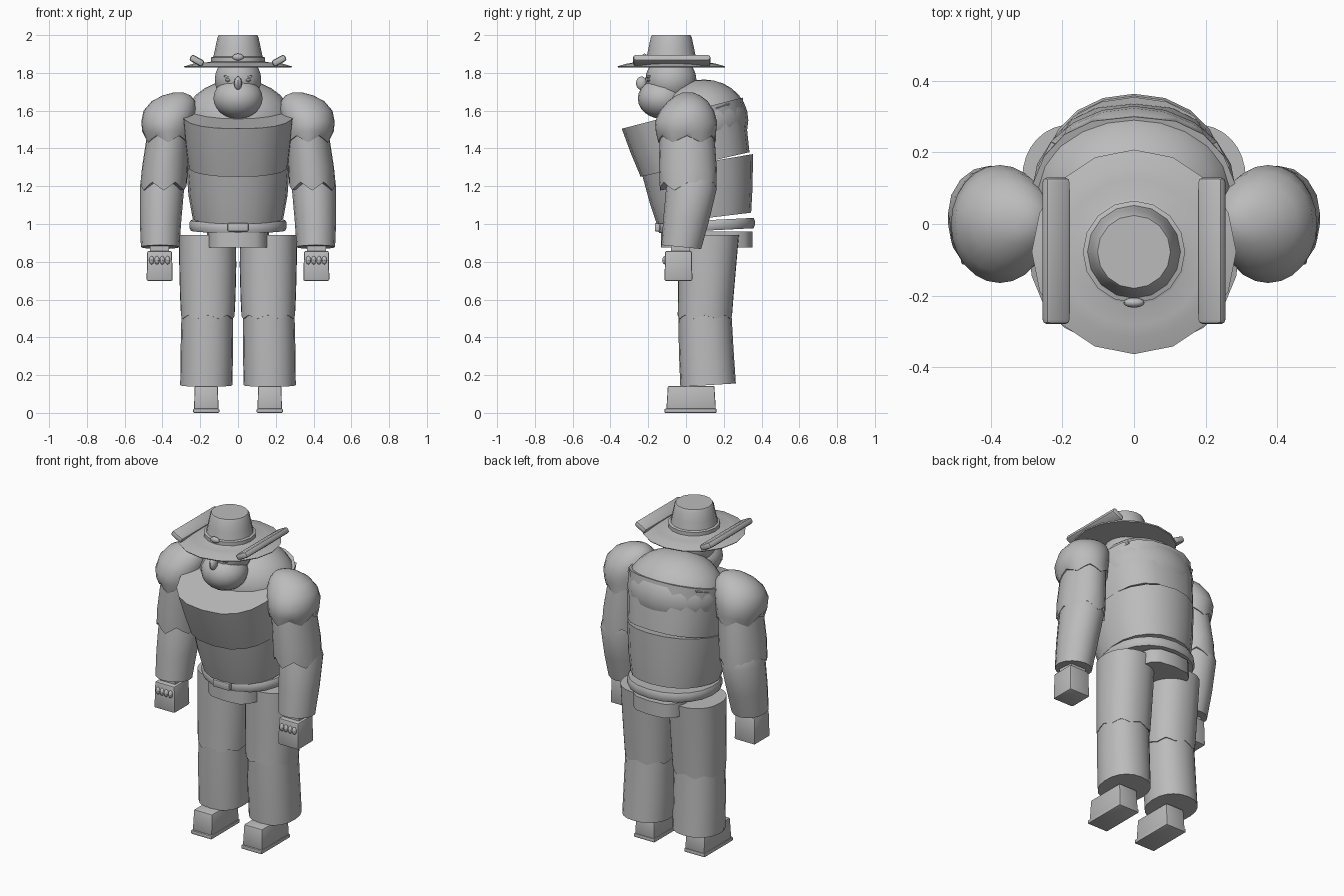
import bpy, bmesh, math
from mathutils import Matrix

grey = bpy.data.materials.new("plain grey")
grey.diffuse_color = (0.5, 0.5, 0.5, 1)


def finish(name, bm):
    bmesh.ops.recalc_face_normals(bm, faces=bm.faces[:])
    me = bpy.data.meshes.new(name)
    bm.to_mesh(me)
    bm.free()
    me.materials.append(grey)
    ob = bpy.data.objects.new(name, me)
    bpy.context.collection.objects.link(ob)
    return ob


def loft(name, rings, n=16, power=2.0):
    """Skin rings of (cx, cy, z, rx, ry, slope, jag); slope tilts z along y, jag makes a torn hem."""
    bm = bmesh.new()
    loops, centres = [], []
    for ring in rings:
        cx, cy, z, rx, ry = ring[:5]
        slope = ring[5] if len(ring) > 5 else 0
        jag = ring[6] if len(ring) > 6 else 0
        loop = []
        for i in range(n):
            a = 2 * math.pi * i / n
            c, s = math.cos(a), math.sin(a)
            x = rx * math.copysign(abs(c) ** (2 / power), c)
            y = ry * math.copysign(abs(s) ** (2 / power), s)
            tear = jag * math.cos(math.pi * i / 2)
            loop.append(bm.verts.new((cx + x, cy + y, z + slope * y + tear)))
        loops.append(loop)
        centres.append((cx, cy, z))
    for a, b in zip(loops, loops[1:]):
        for i in range(n):
            j = (i + 1) % n
            bm.faces.new((a[i], a[j], b[j], b[i]))
    for loop, c in ((loops[0], centres[0]), (loops[-1], centres[-1])):
        v = bm.verts.new(c)
        for i in range(n):
            bm.faces.new((loop[i], loop[(i + 1) % n], v))
    return finish(name, bm)


def ball(name, loc, radii, u=18, v=12):
    bm = bmesh.new()
    bmesh.ops.create_uvsphere(bm, u_segments=u, v_segments=v, radius=1,
                              matrix=Matrix.Translation(loc) @ Matrix.Diagonal((*radii, 1)))
    return finish(name, bm)


def box(name, loc, size, rot=(0, 0, 0), bevel=0.0, taper=1.0):
    bm = bmesh.new()
    bmesh.ops.create_cube(bm, size=1, matrix=Matrix.Diagonal((*size, 1)))
    for v in bm.verts:
        if v.co.z > 0:
            v.co.x *= taper
            v.co.y *= taper
    if bevel:
        bmesh.ops.bevel(bm, geom=bm.edges[:], offset=bevel, segments=2, profile=0.5, affect='EDGES')
    ob = finish(name, bm)
    ob.location, ob.rotation_euler = loc, rot
    return ob


# Torso, stacked as tilted tapering sections
loft("chest", [(0, 0.048, 1.315, 0.268, 0.288, 0.226),
               (0, 0.014, 1.45, 0.285, 0.307, 0.24),
               (0, -0.02, 1.587, 0.298, 0.32, 0.258)], 20, 2.5)
loft("abdomen", [(0, 0.095, 1.03, 0.24, 0.25, 0.12),
                 (0, 0.08, 1.15, 0.262, 0.272, 0.14),
                 (0, 0.06, 1.32, 0.275, 0.295, 0.17)], 20, 2.15)
ball("upper_back", (0, 0.095, 1.55), (0.285, 0.235, 0.215), 20, 14)

# Belt, buckle and pelvis
loft("belt", [(0, 0.108, 0.965, 0.25, 0.25, 0.05),
              (0, 0.108, 0.98, 0.258, 0.256, 0.05),
              (0, 0.108, 1.005, 0.258, 0.256, 0.05),
              (0, 0.108, 1.02, 0.25, 0.25, 0.05)], 20, 2.15)
box("buckle", (0, -0.15, 0.983), (0.11, 0.03, 0.044), bevel=0.006)
loft("pelvis", [(0, 0.11, 0.876, 0.165, 0.243), (0, 0.11, 0.96, 0.165, 0.243)], 16, 3.5)

# Head
ball("head", (0, -0.08, 1.765), (0.125, 0.135, 0.125))
ball("beard", (0, -0.128, 1.665), (0.132, 0.127, 0.108))
ball("nose", (0, -0.235, 1.745), (0.021, 0.03, 0.036), 12, 8)

# Hat
hat = [(0.282, 1.828), (0.286, 1.834), (0.24, 1.848), (0.205, 1.854), (0.15, 1.857),
       (0.143, 1.86), (0.143, 1.882), (0.13, 1.886), (0.121, 1.93), (0.108, 1.99), (0.102, 2.0)]
loft("hat", [(0, -0.078, z, r, r) for r, z in hat], 16)
ball("hat_badge", (0, -0.22, 1.884), (0.03, 0.014, 0.018), 12, 8)

for s, side in ((-1, "left"), (1, "right")):
    # Hat rolls and facial features
    box("hat_roll_" + side, (s * 0.218, -0.075, 1.865), (0.078, 0.41, 0.036),
        (0, -s * 0.5, 0), 0.013)
    ball("eye_" + side, (s * 0.05, -0.196, 1.762), (0.02, 0.012, 0.01), 10, 6)
    box("eyebrow_" + side, (s * 0.05, -0.199, 1.779), (0.05, 0.02, 0.009), (0, -s * 0.15, 0))

    # Torn patch on the back of the shoulder
    box("torn_patch_" + side, (s * 0.225, 0.18, 1.632), (0.06, 0.08, 0.008), (0.3, s * 0.35, s * 0.6))

    # Arms: rounded torn sleeve cap, upper arm, forward-leaning forearm
    loft("sleeve_cap_" + side, [(s * 0.37, 0.005, 1.45, 0.121, 0.152, 0, 0.018),
                                (s * 0.375, 0, 1.49, 0.132, 0.16),
                                (s * 0.375, 0, 1.54, 0.137, 0.165),
                                (s * 0.36, 0.005, 1.60, 0.14, 0.143),
                                (s * 0.342, 0.01, 1.65, 0.115, 0.105),
                                (s * 0.325, 0.01, 1.68, 0.075, 0.065),
                                (s * 0.315, 0.01, 1.695, 0.03, 0.03)], 24)
    loft("upper_arm_" + side, [(s * 0.393, 0.012, 1.2, 0.123, 0.15, 0, 0.022),
                               (s * 0.387, 0.01, 1.3, 0.121, 0.153),
                               (s * 0.37, 0.005, 1.47, 0.112, 0.145)], 24)
    loft("forearm_" + side, [(s * 0.412, -0.025, 0.878, 0.102, 0.105, -0.1),
                             (s * 0.41, 0.0, 1.02, 0.11, 0.12, -0.1),
                             (s * 0.402, 0.03, 1.2, 0.118, 0.133, -0.1),
                             (s * 0.4, 0.03, 1.24, 0.108, 0.125, -0.1)], 16)

    # Fists with a row of knuckles
    box("hand_" + side, (s * 0.415, -0.04, 0.778), (0.138, 0.148, 0.158), bevel=0.008, taper=0.95)
    box("wrist_" + side, (s * 0.415, -0.03, 0.87), (0.1, 0.1, 0.08))
    for i in range(4):
        ball(f"finger_{side}_{i + 1}", (s * (0.373 + 0.028 * i), -0.112, 0.808),
             (0.014, 0.014, 0.022), 10, 8)

    # Legs: torn trouser over a lower leg
    loft("upper_leg_" + side, [(s * 0.16, 0.1, 0.508, 0.142, 0.144, 0, 0.01),
                               (s * 0.16, 0.105, 0.62, 0.147, 0.147),
                               (s * 0.16, 0.112, 0.78, 0.151, 0.154),
                               (s * 0.162, 0.12, 0.942, 0.151, 0.16)], 32, 2.2)
    loft("lower_leg_" + side, [(s * 0.168, 0.117, 0.147, 0.138, 0.147, 0.06),
                               (s * 0.165, 0.107, 0.33, 0.139, 0.145),
                               (s * 0.162, 0.1, 0.54, 0.137, 0.14)], 20, 2.2)

    # Boots with soles
    box("boot_" + side, (s * 0.168, 0.027, 0.08), (0.13, 0.262, 0.125), bevel=0.006, taper=0.94)
    box("sole_" + side, (s * 0.168, 0.024, 0.011), (0.138, 0.275, 0.022), bevel=0.005)

# Smooth shading with crisp edges
bpy.ops.object.select_all(action='SELECT')
bpy.context.view_layer.objects.active = bpy.data.objects["chest"]
bpy.ops.object.shade_smooth_by_angle(angle=math.radians(35))
